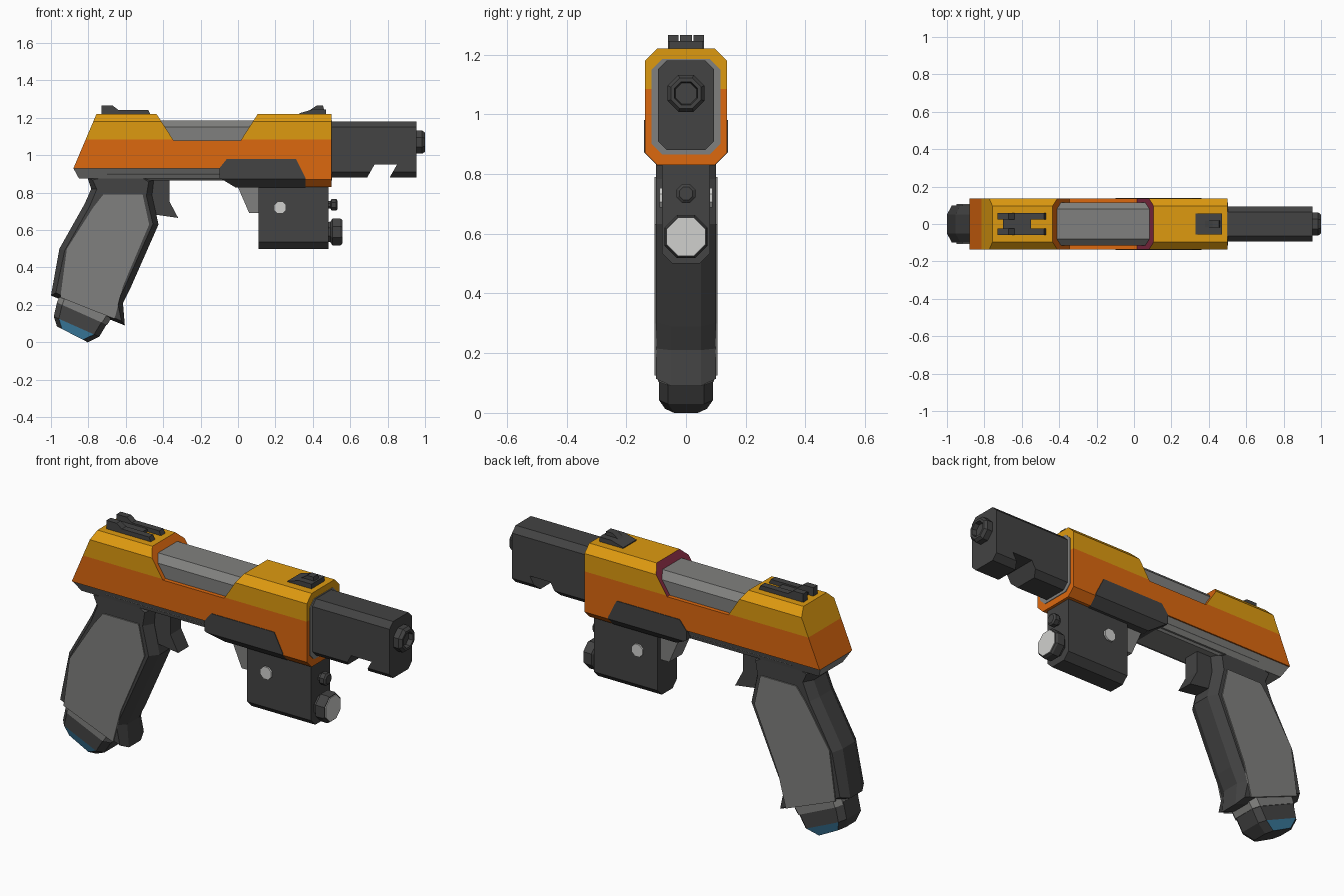
import bpy, bmesh, math

if "Cube" in bpy.data.objects:
    bpy.data.objects.remove(bpy.data.objects["Cube"])


def srgb(name, *rgb):
    m = bpy.data.materials.new(name)
    lin = [((c / 255 + 0.055) / 1.055) ** 2.4 for c in rgb]
    m.diffuse_color = (*lin, 1)
    m.use_nodes = True
    m.node_tree.nodes["Principled BSDF"].inputs["Base Color"].default_value = m.diffuse_color
    return m


YELLOW = srgb("yellow", 222, 154, 16)
ORANGE = srgb("orange", 220, 104, 15)
CRIMSON = srgb("crimson", 130, 42, 65)
GREY = srgb("mid grey", 128, 128, 126)
DARK = srgb("dark grey", 67, 67, 67)
LIGHT = srgb("light grey", 208, 208, 206)
BLUE = srgb("blue", 68, 140, 180)


def loft(name, rings, *mats):
    """Skin a list of equal-length rings and cap both ends."""
    bm = bmesh.new()
    vs = [[bm.verts.new(p) for p in r] for r in rings]
    n = len(rings[0])
    for a, b in zip(vs, vs[1:]):
        for i in range(n):
            j = (i + 1) % n
            bm.faces.new((a[i], a[j], b[j], b[i]))
    bm.faces.new(vs[0][::-1])
    bm.faces.new(vs[-1])
    bmesh.ops.recalc_face_normals(bm, faces=bm.faces[:])
    me = bpy.data.meshes.new(name)
    bm.to_mesh(me)
    bm.free()
    for m in mats:
        me.materials.append(m)
    ob = bpy.data.objects.new(name, me)
    bpy.context.collection.objects.link(ob)
    return ob


def slab(name, profile, y0, y1, *mats):
    """Side profile (x, z) extruded across the width."""
    return loft(name, [[(x, y, z) for x, z in profile] for y in (y0, y1)], *mats)


def bar(name, section, x0, x1, *mats):
    """Cross-section (y, z) extruded along the length."""
    return loft(name, [[(x, y, z) for y, z in section] for x in (x0, x1)], *mats)


def octo(h, z0, z1, c):
    return [(-h, z0 + c), (-h + c, z0), (h - c, z0), (h, z0 + c),
            (h, z1 - c), (h - c, z1), (-h + c, z1), (-h, z1 - c)]


def shaped_bar(name, section, profile, *mats):
    """Bar along x trimmed to a side profile."""
    ob = bar(name, section, -1.2, 1.2, *mats)
    cutter = slab("cutter", profile, -0.5, 0.5)
    mod = ob.modifiers.new("trim", 'BOOLEAN')
    mod.operation, mod.solver, mod.object = 'INTERSECT', 'EXACT', cutter
    bpy.context.view_layer.objects.active = ob
    bpy.ops.object.modifier_apply(modifier=mod.name)
    bpy.data.objects.remove(cutter)
    return ob


def rod(name, z, steps, mat, n=8):
    """Low-sided rod along x from (x, radius) steps."""
    angs = [(i + 0.5) * 2 * math.pi / n for i in range(n)]
    return loft(name, [[(x, r * math.cos(a), z + r * math.sin(a)) for a in angs]
                       for x, r in steps], mat)


# Slide shell with ejection notch, two-tone by height
slide = shaped_bar("slide_shell", octo(0.137, 0.83, 1.22, 0.04), [
    (-0.88, 0.93), (-0.757, 1.22), (-0.435, 1.22), (-0.345, 1.08), (0.015, 1.08),
    (0.105, 1.22), (0.5, 1.22), (0.5, 0.83), (0.0, 0.83), (-0.08, 0.93)],
    YELLOW, ORANGE, CRIMSON)
bm = bmesh.new()
bm.from_mesh(slide.data)
bmesh.ops.bisect_plane(bm, geom=bm.verts[:] + bm.edges[:] + bm.faces[:],
                       plane_co=(0, 0, 1.085), plane_no=(0, 0, 1))
bm.normal_update()
for f in bm.faces:
    c, n = f.calc_center_median(), f.normal
    f.material_index = 0 if c.z > 1.085 else 1
    if -0.45 < c.x < 0.12 and abs(n.x) > 0.5 and c.z > 1.0:
        f.material_index = 1 if n.x > 0 else 2
bm.to_mesh(slide.data)
bm.free()

# Inner core, lower frame and barrel
bar("inner_core", octo(0.115, 0.865, 1.185, 0.035), -0.7, 0.503, GREY)
shaped_bar("lower_frame", [(-0.13, 0.95), (-0.13, 0.93), (-0.1, 0.875),
                           (0.1, 0.875), (0.13, 0.93), (0.13, 0.95)],
           [(-0.87, 0.95), (-0.88, 0.93), (-0.85, 0.875), (0.05, 0.875), (0.05, 0.95)], GREY)
shaped_bar("barrel", octo(0.094, 0.88, 1.18, 0.03), [
    (0.45, 1.18), (0.955, 1.18), (0.955, 0.88), (0.81, 0.88), (0.85, 0.95),
    (0.73, 0.95), (0.69, 0.88), (0.45, 0.88)], DARK)
rod("muzzle", 1.07, [(0.95, 0.067), (0.985, 0.067), (1.0, 0.055),
                     (1.0, 0.042), (0.975, 0.038)], DARK)

# Dark cover wrapped around the lower front of the slide
shaped_bar("side_cover", octo(0.14, 0.827, 1.22, 0.045), [
    (-0.1, 0.88), (-0.1, 0.93), (-0.06, 0.98), (0.31, 0.98), (0.36, 0.88),
    (0.36, 0.82), (0.0, 0.82)], DARK)

# Sights
for s, side in ((-1, "right"), (1, "left")):
    slab("rear_sight_rail_" + side, [
        (-0.73, 1.21), (-0.73, 1.265), (-0.67, 1.265), (-0.64, 1.243),
        (-0.48, 1.243), (-0.465, 1.21)], s * 0.025, s * 0.06, DARK)
slab("rear_sight_base", [(-0.7, 1.21), (-0.7, 1.235), (-0.55, 1.235), (-0.55, 1.21)],
     -0.03, 0.03, DARK)
slab("front_sight_base", [(0.33, 1.21), (0.33, 1.225), (0.40, 1.245), (0.47, 1.245),
                          (0.47, 1.21)], -0.055, 0.055, DARK)
slab("front_sight_post", [(0.35, 1.22), (0.42, 1.265), (0.455, 1.265), (0.465, 1.22)],
     -0.02, 0.02, DARK)

# Grip with chamfered sides
grip = slab("grip", [
    (-0.805, 0.88), (-0.75, 0.905), (-0.5, 0.905), (-0.45, 0.87), (-0.46, 0.785),
    (-0.425, 0.63), (-0.575, 0.29), (-0.615, 0.21), (-0.605, 0.09),
    (-1.0, 0.25), (-0.955, 0.5), (-0.82, 0.74), (-0.785, 0.82)], -0.05, 0.05, DARK)
bm = bmesh.new()
bm.from_mesh(grip.data)
caps = [f for f in bm.faces if abs(f.normal.y) > 0.9]
bmesh.ops.inset_region(bm, faces=caps, thickness=0.03, depth=0.05)
bm.to_mesh(grip.data)
bm.free()
for s, side in ((-1, "right"), (1, "left")):
    slab("grip_panel_" + side, [
        (-0.72, 0.79), (-0.51, 0.79), (-0.475, 0.63), (-0.615, 0.30), (-0.66, 0.125),
        (-0.95, 0.24), (-0.915, 0.5), (-0.775, 0.72)], s * 0.098, s * 0.106, GREY)


# Magazine band and base
def mag_ring(a, b, h, c=0.03):
    k = c / math.dist(a, b)
    out = []
    for t, y in ((0, c - h), (k, -h), (1 - k, -h), (1, c - h),
                 (1, h - c), (1 - k, h), (k, h), (0, h - c)):
        out.append((a[0] + t * (b[0] - a[0]), y, a[1] + t * (b[1] - a[1])))
    return out


loft("magazine_band", [mag_ring((-0.95, 0.26), (-0.67, 0.14), 0.094),
                       mag_ring((-0.967, 0.212), (-0.70, 0.093), 0.094)], GREY)
mag = loft("magazine_base", [mag_ring((-0.965, 0.225), (-0.70, 0.1), 0.09),
                             mag_ring((-0.985, 0.138), (-0.742, 0.03), 0.09),
                             mag_ring((-0.968, 0.085), (-0.803, 0.0), 0.07)], DARK, BLUE)
for p in mag.data.polygons:
    if abs(p.normal.y) > 0.75 and p.center.z < 0.085:
        p.material_index = 1

# Trigger and front bracket
slab("trigger", [(-0.48, 0.89), (-0.365, 0.89), (-0.365, 0.75), (-0.32, 0.665),
                 (-0.46, 0.685)], -0.045, 0.045, DARK)
slab("light_bracket", [(-0.02, 0.875), (0.06, 0.69), (0.13, 0.69), (0.13, 0.875)],
     -0.055, 0.055, GREY)

# Under-barrel light
bar("light_body", octo(0.08, 0.5, 0.9, 0.035), 0.11, 0.485, DARK)
rod("light_housing", 0.59, [(0.47, 0.055), (0.495, 0.06), (0.505, 0.078),
                            (0.545, 0.078), (0.555, 0.072)], DARK)
rod("light_lens", 0.59, [(0.55, 0.068), (0.559, 0.068)], LIGHT)
rod("aiming_module", 0.735, [(0.47, 0.022), (0.495, 0.022), (0.5, 0.034),
                             (0.525, 0.034), (0.532, 0.024)], DARK)
octagon = [(0.225 + 0.035 * math.cos((i + .5) * math.pi / 4),
            0.72 + 0.035 * math.sin((i + .5) * math.pi / 4)) for i in range(8)]
slab("light_screw", octagon, -0.089, 0.089, LIGHT)
